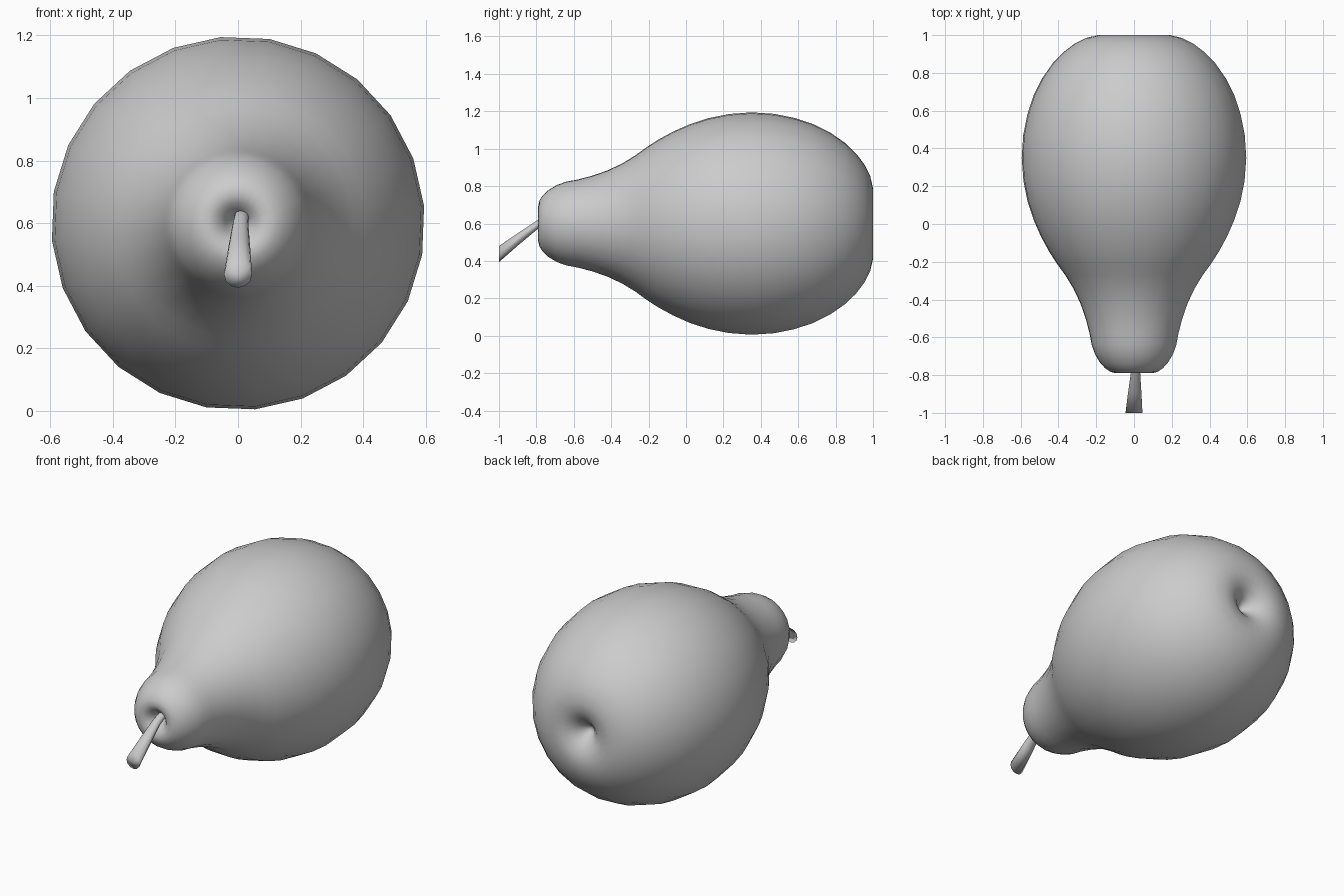
import bpy, bmesh, math
from mathutils import Vector


def loft(name, rings, sides, phase):
    """Skin a row of rings facing y: (x, y, z, rx, rz); zero radius makes a pole."""
    bm = bmesh.new()
    rows = []
    for x, y, z, rx, rz in rings:
        n = 1 if rx == 0 else sides
        row = []
        for i in range(n):
            a = phase + 2 * math.pi * i / sides
            row.append(bm.verts.new(Vector((x + rx * math.cos(a), y, z + rz * math.sin(a)))))
        rows.append(row)
    for a, b in zip(rows, rows[1:]):
        for i in range(sides):
            j = (i + 1) % sides
            quad = [a[i % len(a)], a[j % len(a)], b[j % len(b)], b[i % len(b)]]
            bm.faces.new(list(dict.fromkeys(quad)))
    bmesh.ops.recalc_face_normals(bm, faces=bm.faces)
    for f in bm.faces:
        f.smooth = True
    mesh = bpy.data.meshes.new(name)
    bm.to_mesh(mesh)
    bm.free()
    obj = bpy.data.objects.new(name, mesh)
    bpy.context.collection.objects.link(obj)
    return obj


# fruit body: (y, radius) from the stem dimple to the base dimple
profile = [
    (-0.70, 0), (-0.715, 0.02), (-0.75, 0.04), (-0.778, 0.065), (-0.79, 0.095),
    (-0.783, 0.125), (-0.765, 0.152), (-0.735, 0.18), (-0.69, 0.207), (-0.64, 0.225),
    (-0.58, 0.236), (-0.5, 0.257), (-0.42, 0.285), (-0.34, 0.323), (-0.27, 0.366),
    (-0.21, 0.41), (-0.15, 0.449), (-0.07, 0.493), (0.02, 0.533), (0.12, 0.566),
    (0.23, 0.588), (0.35, 0.597), (0.47, 0.589), (0.58, 0.567), (0.68, 0.534),
    (0.77, 0.489), (0.85, 0.433), (0.91, 0.375), (0.955, 0.315), (0.985, 0.255),
    (1.0, 0.19), (0.995, 0.135), (0.972, 0.085), (0.935, 0.045), (0.905, 0.02), (0.895, 0),
]
loft("pear_body", [(0, y, 0.6, r, r) for y, r in profile], 24, math.radians(5.3))

# stem: tapered, drooping forward out of the dimple, closed at the tip
stem = [
    (0.012, -0.68, 0.635, 0.022, 0.02),
    (0.012, -0.74, 0.622, 0.023, 0.022),
    (0.008, -0.79, 0.597, 0.025, 0.024),
    (0.004, -0.89, 0.522, 0.035, 0.032),
    (0, -1.0, 0.437, 0.045, 0.043),
    (0, -1.0, 0.437, 0, 0),
]
loft("stem", stem, 12, 0)
